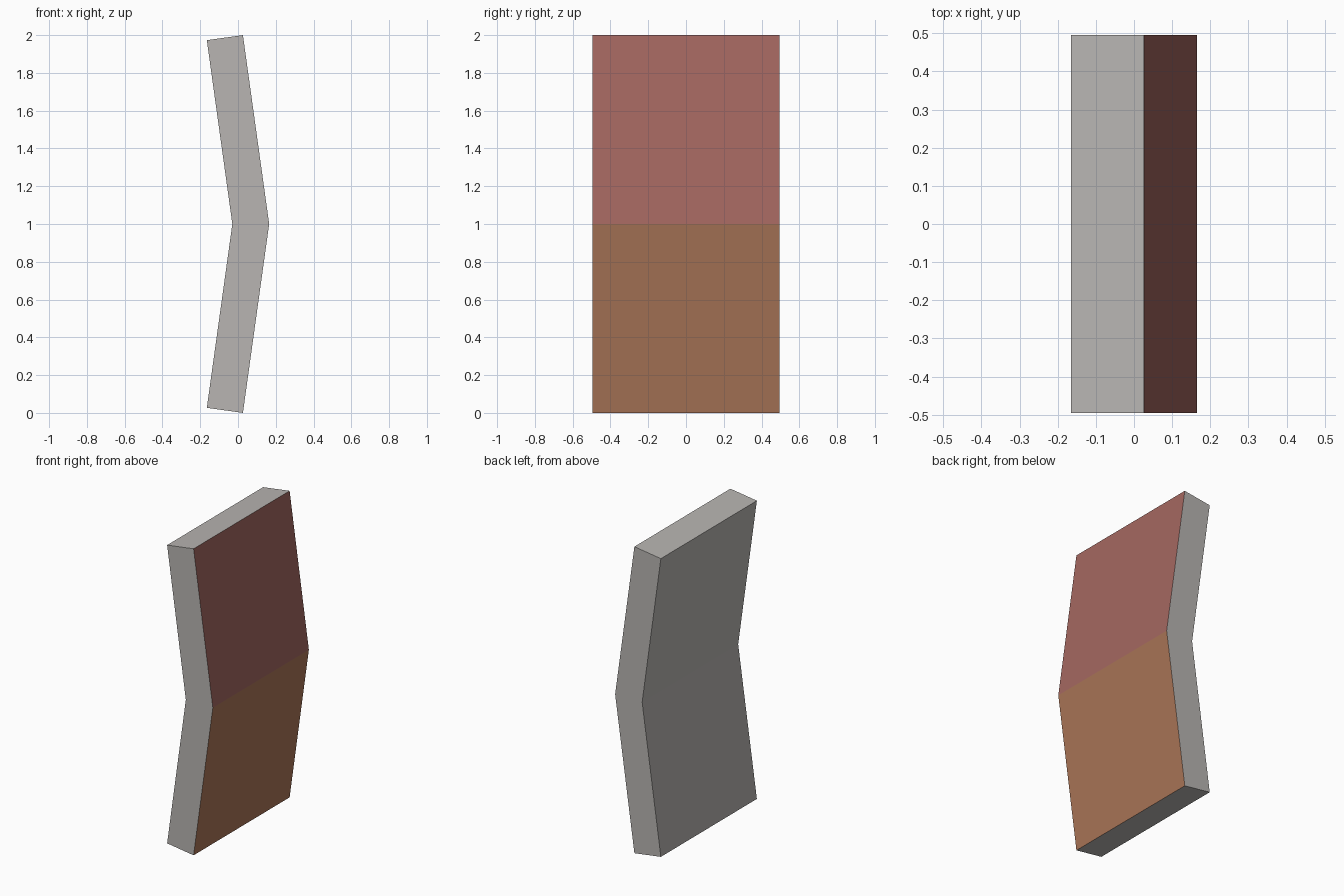
import bpy, bmesh

if "Cube" in bpy.data.objects:
    bpy.data.objects.remove(bpy.data.objects["Cube"])


def make_material(name, rgb):
    m = bpy.data.materials.new(name)
    m.diffuse_color = (*rgb, 1.0)
    m.use_nodes = True
    m.node_tree.nodes["Principled BSDF"].inputs["Base Color"].default_value = m.diffuse_color
    return m


# Bent slab: chevron profile in xz, extruded along y
HALF_DEPTH = 0.495
profile = [(0.026, 0.0), (0.165, 1.0), (0.026, 2.0),
           (-0.165, 1.973), (-0.03, 1.0), (-0.165, 0.027)]

bm = bmesh.new()
front = bm.faces.new([bm.verts.new((x, -HALF_DEPTH, z)) for x, z in profile])
side = bmesh.ops.extrude_face_region(bm, geom=[front], use_keep_orig=True)
for v in side["geom"]:
    if isinstance(v, bmesh.types.BMVert):
        v.co.y = HALF_DEPTH
bmesh.ops.recalc_face_normals(bm, faces=bm.faces[:])

# Painted outer panels: red above the fold, brown below
for f in bm.faces:
    f.smooth = False
    if f.normal.x > 0.8:
        f.material_index = 1 if f.calc_center_median().z > 1.0 else 2

mesh = bpy.data.meshes.new("bent_panel")
bm.to_mesh(mesh)
bm.free()
for name, rgb in (("warm grey", (0.479, 0.462, 0.445)),
                  ("dusty red", (0.371, 0.136, 0.117)),
                  ("clay brown", (0.407, 0.181, 0.098))):
    mesh.materials.append(make_material(name, rgb))
bpy.context.collection.objects.link(bpy.data.objects.new("bent_panel", mesh))
